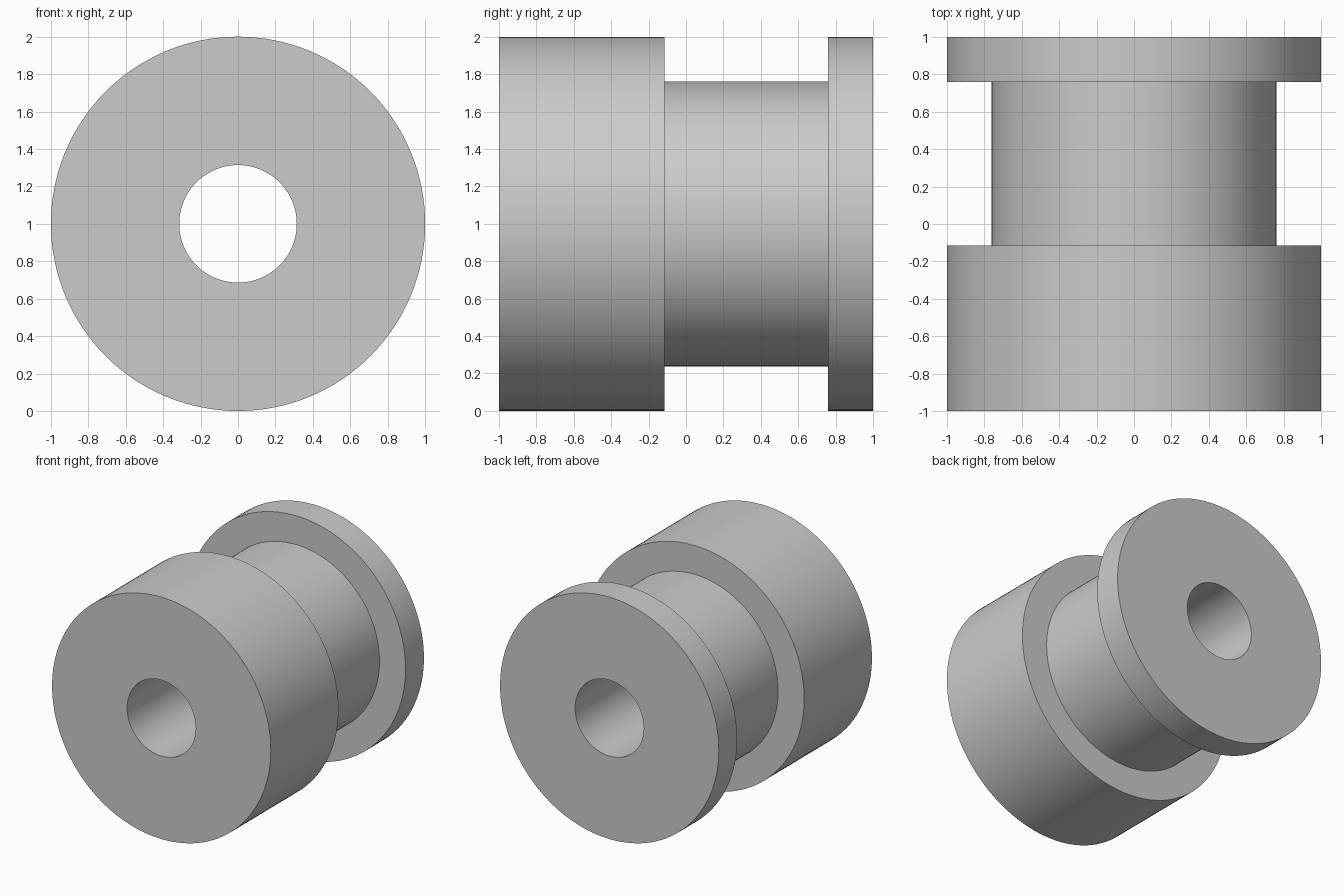
import bpy, bmesh, math
from mathutils import Matrix, Vector

cube = bpy.data.objects.get("Cube")
if cube:
    bpy.data.objects.remove(cube, do_unlink=True)

# Plain grey material
grey = bpy.data.materials.new("plain_grey")
grey.use_nodes = True
colour = (0.6, 0.6, 0.6, 1)
grey.diffuse_color = colour
grey.node_tree.nodes["Principled BSDF"].inputs["Base Color"].default_value = colour

SEGMENTS = 128
OUTER, GROOVE, BORE = 1.0, 0.762, 0.314
FRONT, GROOVE_START, GROOVE_END, BACK = -1.0, -0.115, 0.76, 1.0

# Closed cross-section as (radius, y): wide drum, groove, thin flange, bore
profile = [
    (BORE, FRONT), (OUTER, FRONT),
    (OUTER, GROOVE_START), (GROOVE, GROOVE_START),
    (GROOVE, GROOVE_END), (OUTER, GROOVE_END),
    (OUTER, BACK), (BORE, BACK),
]

# Revolve the cross-section around the y axis
bm = bmesh.new()
rings = []
for i in range(SEGMENTS):
    turn = Matrix.Rotation(math.tau * i / SEGMENTS, 3, "Y")
    rings.append([bm.verts.new(turn @ Vector((r, y, 0))) for r, y in profile])
for i, ring in enumerate(rings):
    following = rings[(i + 1) % SEGMENTS]
    for j in range(len(profile)):
        k = (j + 1) % len(profile)
        bm.faces.new((ring[j], ring[k], following[k], following[j]))
bmesh.ops.recalc_face_normals(bm, faces=bm.faces)

mesh = bpy.data.meshes.new("grooved_roller")
bm.to_mesh(mesh)
bm.free()
mesh.materials.append(grey)

# Stand the roller on the ground with smooth walls and sharp rims
roller = bpy.data.objects.new("grooved_roller", mesh)
roller.location.z = OUTER
bpy.context.collection.objects.link(roller)
bpy.context.view_layer.objects.active = roller
roller.select_set(True)
bpy.ops.object.shade_smooth_by_angle(angle=math.radians(30))
